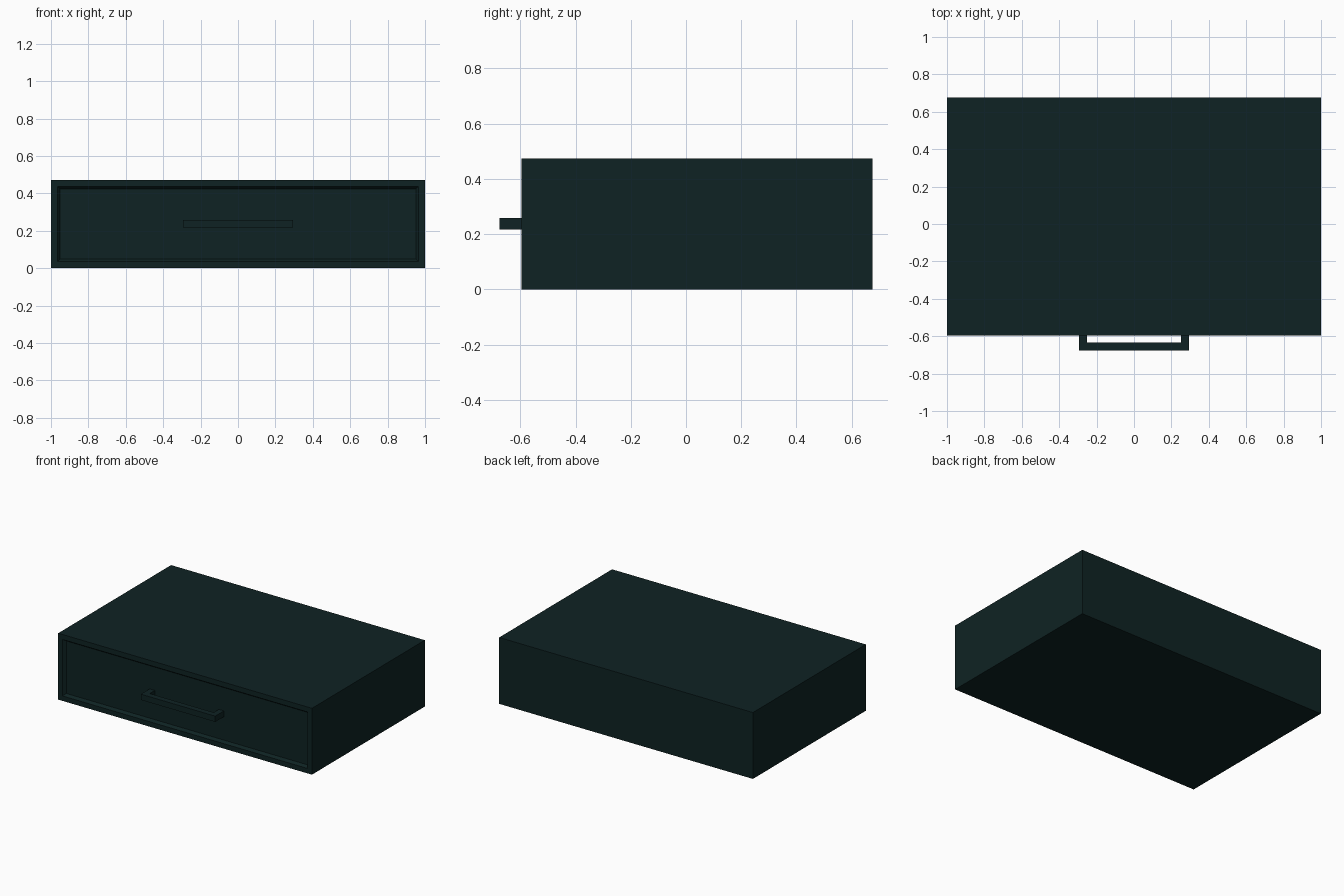
import bpy, bmesh
from mathutils import Matrix, Vector

if "Cube" in bpy.data.objects:
    bpy.data.objects.remove(bpy.data.objects["Cube"])

FRONT, BACK, H = -0.596, 0.675, 0.473
DEPTH = 0.02          # recess of the front panel

paint = bpy.data.materials.new("dark teal paint")
paint.diffuse_color = (0.0045, 0.0165, 0.0168, 1)
paint.use_nodes = True
paint.node_tree.nodes["Principled BSDF"].inputs["Base Color"].default_value = paint.diffuse_color


def box(bm, lo, hi):
    lo, hi = Vector(lo), Vector(hi)
    m = Matrix.Translation((lo + hi) / 2) @ Matrix.Diagonal((hi - lo).to_4d())
    bmesh.ops.create_cube(bm, size=1, matrix=m)


def finish(bm, name):
    me = bpy.data.meshes.new(name)
    bm.normal_update()
    bm.to_mesh(me)
    bm.free()
    me.materials.append(paint)
    ob = bpy.data.objects.new(name, me)
    bpy.context.collection.objects.link(ob)
    return ob


# Drawer case with a framed, bevelled recess in its front
bm = bmesh.new()
box(bm, (-1, FRONT, 0), (1, BACK, H))
bm.normal_update()
front = min(bm.faces, key=lambda f: f.calc_center_median().y)
bmesh.ops.inset_region(bm, faces=[front], thickness=0.05)
bmesh.ops.inset_region(bm, faces=[front], thickness=0.02)
bmesh.ops.translate(bm, verts=front.verts, vec=(0, DEPTH, 0))
finish(bm, "drawer_case")

# Square pull handle: one bar and two legs, as a U profile extruded upwards
W, T, TIP, ROOT = 0.293, 0.041, -0.675, FRONT + DEPTH
outline = [(-W, ROOT), (-W, TIP), (W, TIP), (W, ROOT),
           (W - T, ROOT), (W - T, TIP + T), (T - W, TIP + T), (T - W, ROOT)]
bm = bmesh.new()
base = bm.faces.new([bm.verts.new((x, y, 0.217)) for x, y in outline])
top = bmesh.ops.extrude_face_region(bm, geom=[base], use_keep_orig=True)
bmesh.ops.translate(bm, vec=(0, 0, T),
                    verts=[v for v in top["geom"] if isinstance(v, bmesh.types.BMVert)])
bmesh.ops.recalc_face_normals(bm, faces=bm.faces)
finish(bm, "pull_handle")
